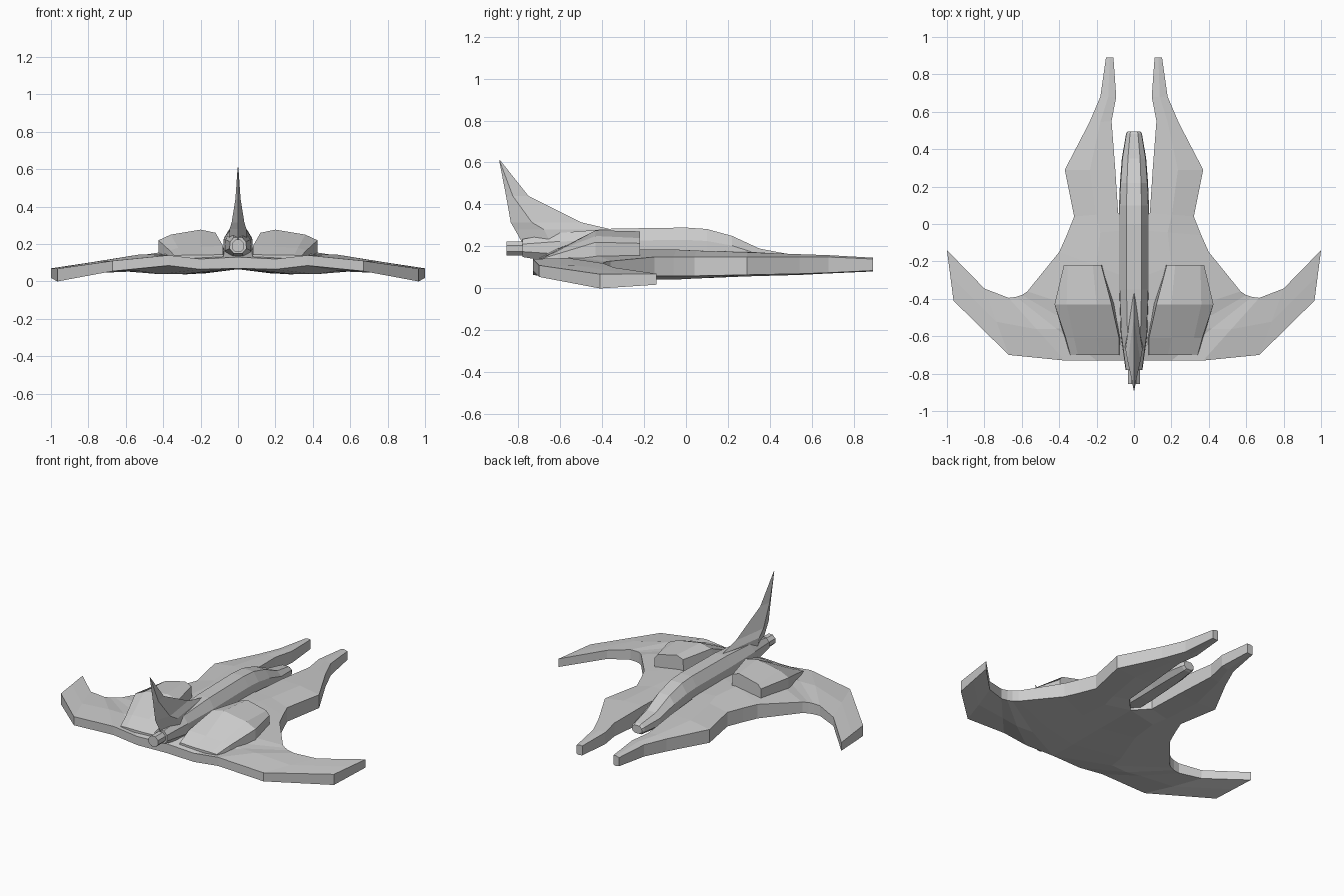
import bpy, bmesh, math
from mathutils import Matrix

if "Cube" in bpy.data.objects:
    bpy.data.objects.remove(bpy.data.objects["Cube"])


def finish(name, bm, mirror=False):
    bmesh.ops.remove_doubles(bm, verts=bm.verts, dist=0.0005)
    if mirror:
        d = bmesh.ops.duplicate(bm, geom=bm.verts[:] + bm.edges[:] + bm.faces[:])["geom"]
        bmesh.ops.scale(bm, vec=(-1, 1, 1), verts=[g for g in d if isinstance(g, bmesh.types.BMVert)])
        bmesh.ops.remove_doubles(bm, verts=bm.verts, dist=0.0005)
    bmesh.ops.recalc_face_normals(bm, faces=bm.faces)
    me = bpy.data.meshes.new(name)
    bm.to_mesh(me)
    bm.free()
    ob = bpy.data.objects.new(name, me)
    bpy.context.collection.objects.link(ob)
    return ob


def loft(name, rings, mirror=False):
    bm = bmesh.new()
    vs = [[bm.verts.new(p) for p in r] for r in rings]
    n = len(vs[0])
    for a, b in zip(vs, vs[1:]):
        for i in range(n):
            bm.faces.new((a[i], a[(i + 1) % n], b[(i + 1) % n], b[i]))
    bm.faces.new(vs[0])
    bm.faces.new(vs[-1])
    return finish(name, bm, mirror)


# Swept wing plate with forward prongs: ribs from prong tip round to wing tip
# inner x, y, top, bottom | outer x, y, top, bottom | crown
ribs = [
    (.11, .89, .145, .085, .15, .89, .14, .085, .004),
    (.095, .68, .155, .08, .18, .68, .15, .075, .006),
    (.12, .55, .16, .075, .24, .54, .15, .07, .008),
    (.10, .29, .175, .07, .37, .29, .15, .065, .01),
    (.085, .06, .18, .065, .32, .04, .15, .06, .015),
    (0, -.03, .18, .065, .36, -.06, .15, .06, .02),
    (0, -.30, .18, .065, .40, -.15, .15, .06, .02),
    (0, -.55, .17, .065, .57, -.36, .13, .06, .025),
    (0, -.73, .13, .07, .60, -.38, .128, .058, .025),
    (.20, -.73, .12, .065, .63, -.39, .124, .056, .022),
    (.37, -.73, .14, .085, .67, -.395, .12, .055, .015),
    (.67, -.70, .11, .055, .80, -.345, .10, .045, .004),
    (.965, -.41, .068, 0, 1.0, -.14, .07, .018, 0),
]
bm = bmesh.new()
rows = []
for xi, yi, ti, bi, xo, yo, to, bo, c in ribs:
    xm, ym = (xi + xo) / 2, (yi + yo) / 2
    rows.append([bm.verts.new(p) for p in (
        (xi, yi, ti), (xm, ym, (ti + to) / 2 + c), (xo, yo, to),
        (xo, yo, bo), (xm, ym, (bi + bo) / 2 - c), (xi, yi, bi))])
for a, b in zip(rows, rows[1:]):
    for i in range(6):
        if i == 5 and a[0].co.x == 0 and b[0].co.x == 0:
            continue  # open on the centre plane
        bm.faces.new((a[i], a[(i + 1) % 6], b[(i + 1) % 6], b[i]))
bm.faces.new(rows[0])
bm.faces.new(rows[-1])
finish("wing_plate", bm, True)

# Central fuselage
half = [(.5, 0), (1, .3), (.95, .72), (.5, 1)]
fus = [(.495, .035, .105, .155), (.48, .043, .098, .165), (.35, .065, .09, .19),
       (.22, .075, .085, .25), (.10, .08, .08, .283), (0, .08, .08, .29),
       (-.35, .08, .08, .285), (-.60, .07, .12, .265), (-.78, .045, .15, .235)]
loft("fuselage", [[(s * u * w, y, zb + v * (zt - zb))
                   for s, pts in ((1, half), (-1, half[::-1])) for u, v in pts]
                  for y, w, zb, zt in fus])

# Tail fin: front y, back y, height, half thickness
fin = [(-.33, -.77, .20, .05), (-.35, -.815, .28, .045), (-.50, -.835, .315, .034),
       (-.75, -.857, .44, .014), (-.885, -.89, .61, .002)]
loft("tail_fin", [[(0, f, z), (t, f + .7 * (b - f), z), (0, b, z), (-t, f + .7 * (b - f), z)]
                  for f, b, z, t in fin])

# Tail nozzle
bm = bmesh.new()
bmesh.ops.create_cone(bm, cap_ends=True, segments=8, radius1=.036, radius2=.036, depth=.12,
                      matrix=Matrix.Translation((0, -.795, .19)) @ Matrix.Rotation(math.pi / 2, 4, 'X')
                      @ Matrix.Rotation(math.pi / 8, 4, 'Z'))
finish("tail_nozzle", bm)

# Engine pods on both sides
pods = [
    (-.22, [(.17, .14), (.175, .255), (.22, .272), (.355, .24), (.375, .215), (.375, .13)]),
    (-.43, [(.10, .13), (.12, .26), (.20, .277), (.36, .25), (.425, .22), (.425, .12)]),
    (-.61, [(.07, .12), (.08, .19), (.20, .185), (.32, .18), (.365, .165), (.37, .12)]),
    (-.70, [(.07, .11), (.08, .145), (.18, .14), (.30, .14), (.34, .138), (.345, .11)]),
]
loft("engine_pods", [[(x, y, z) for x, z in p] for y, p in pods], True)
